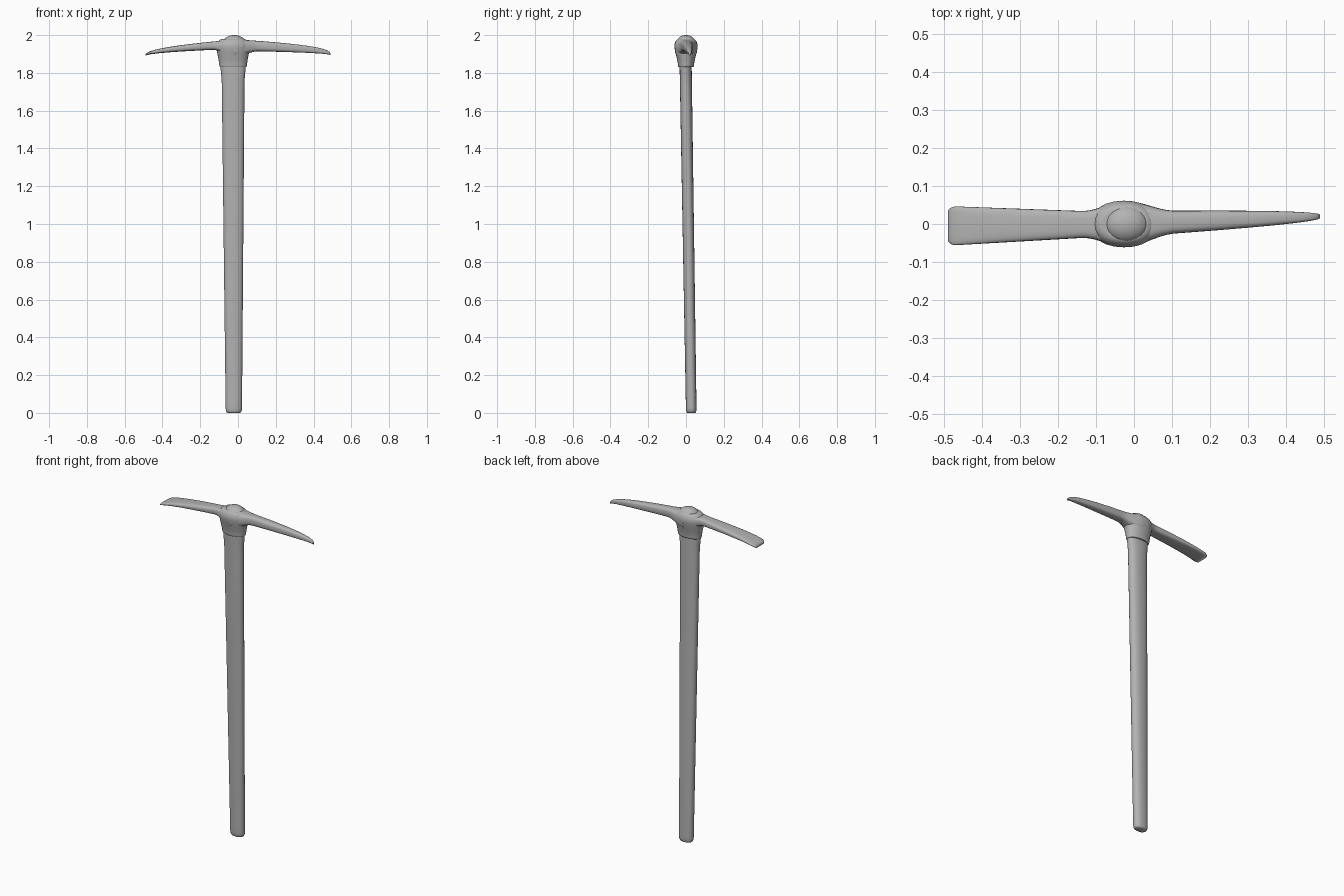
import bpy, bmesh, math
from mathutils import Vector

cube = bpy.data.objects.get("Cube")
if cube:
    bpy.data.objects.remove(cube)

level = 0.45
colour = (level, level, level, 1)
grey = bpy.data.materials.new("plain grey")
grey.use_nodes = True
grey.diffuse_color = colour
grey.node_tree.nodes["Principled BSDF"].inputs["Base Color"].default_value = colour


def ease(value, low, high):
    """Smooth step from zero at low to one at high."""
    u = min(max((value - low) / (high - low), 0), 1)
    return u * u * (3 - 2 * u)


def rounding(distance, radius):
    """Quarter-circle growth away from a rounded end."""
    return math.sqrt(1 - (1 - min(distance / radius, 1)) ** 2)


def loft(name, axis, start, end, shape, power, sides=24, steps=40):
    """Skin rounded sections; shape(t) gives centre and half size across both axes."""
    bm = bmesh.new()
    rings = []
    for k in range(steps + 1):
        # Sections crowd towards both ends to catch the rounding there
        t = (1 - math.cos(math.pi * k / steps)) / 2
        position = start + (end - start) * t
        centre_a, half_a, centre_b, half_b = shape(t)
        ring = []
        for i in range(sides):
            angle = math.tau * i / sides
            c, s = math.cos(angle), math.sin(angle)
            a = centre_a + half_a * math.copysign(abs(c) ** power, c)
            b = centre_b + half_b * math.copysign(abs(s) ** power, s)
            point = (position, a, b) if axis == "x" else (a, b, position)
            ring.append(bm.verts.new(Vector(point)))
        rings.append(ring)
    for lower, upper in zip(rings, rings[1:]):
        for i in range(sides):
            j = (i + 1) % sides
            bm.faces.new((lower[i], lower[j], upper[j], upper[i]))
    bm.faces.new(rings[0])
    bm.faces.new(rings[-1])
    bmesh.ops.recalc_face_normals(bm, faces=bm.faces)
    mesh = bpy.data.meshes.new(name)
    bm.to_mesh(mesh)
    bm.free()
    mesh.materials.append(grey)
    obj = bpy.data.objects.new(name, mesh)
    bpy.context.collection.objects.link(obj)
    smooth(obj)


def smooth(obj):
    bpy.ops.object.select_all(action="DESELECT")
    obj.select_set(True)
    bpy.context.view_layer.objects.active = obj
    bpy.ops.object.shade_smooth_by_angle(angle=math.radians(50))


# Handle: leaning oval shaft, wider at the top, with a rounded foot
def handle_shape(t):
    foot = 0.75 + 0.25 * rounding(t, 0.012)
    half_x = (0.043 + 0.018 * t) * foot + 0.006 * ease(t, 0.95, 1)
    half_y = (0.028 + 0.004 * t) * foot
    return -0.022 - 0.004 * t, half_x, 0.028 - 0.03 * t, half_y


# Eye: socket that flares upwards from a collar and rounds over at the top
def socket_shape(t):
    lip = 0.9 + 0.1 * rounding(t, 0.08)
    shoulder = 0.6 + 0.4 * rounding(1 - t, 0.3)
    flare = ease(t, 0, 0.8)
    half_x = (0.073 + 0.016 * flare) * lip * shoulder
    half_y = (0.042 + 0.02 * flare) * lip * shoulder
    return -0.026, half_x, 0, half_y


# Both blades run from the tip to the eye and widen where they meet it
def curved_blade(bottom, top, bend, t):
    low = bottom(t ** bend) - 0.035 * ease(t, 0.75, 1)
    high = top(t ** bend)
    return (low + high) / 2, (high - low) / 2


def adze_shape(t):
    corner = 0.7 + 0.3 * rounding(t, 0.05)
    half_y = (0.052 - 0.022 * t) * corner + 0.03 * ease(t, 0.75, 1)
    centre_z, half_z = curved_blade(lambda u: 1.889 + 0.038 * u,
                                    lambda u: 1.896 + 0.08 * u, 0.5, t)
    return -0.005 * (1 - t), half_y, centre_z, half_z


def pick_shape(t):
    half_y = 0.004 + 0.03 * math.sqrt(t) + 0.026 * ease(t, 0.75, 1)
    centre_z, half_z = curved_blade(lambda u: 1.892 + 0.025 * u,
                                    lambda u: 1.898 + 0.08 * u, 0.4, t)
    return 0.02 * (1 - t), half_y, centre_z, half_z


loft("handle", "z", 0, 1.84, handle_shape, power=0.85)
loft("eye_socket", "z", 1.83, 1.98, socket_shape, power=0.92)
loft("adze_blade", "x", -0.49, -0.02, adze_shape, power=0.6)
loft("pick_point", "x", 0.49, -0.02, pick_shape, power=0.65)

# Low dome capping the eye
bpy.ops.mesh.primitive_uv_sphere_add(segments=24, ring_count=16, radius=1,
                                     location=(-0.02, 0, 1.96))
dome = bpy.context.object
dome.name = "eye_dome"
dome.scale = (0.06, 0.05, 0.04)
dome.data.materials.append(grey)
smooth(dome)
